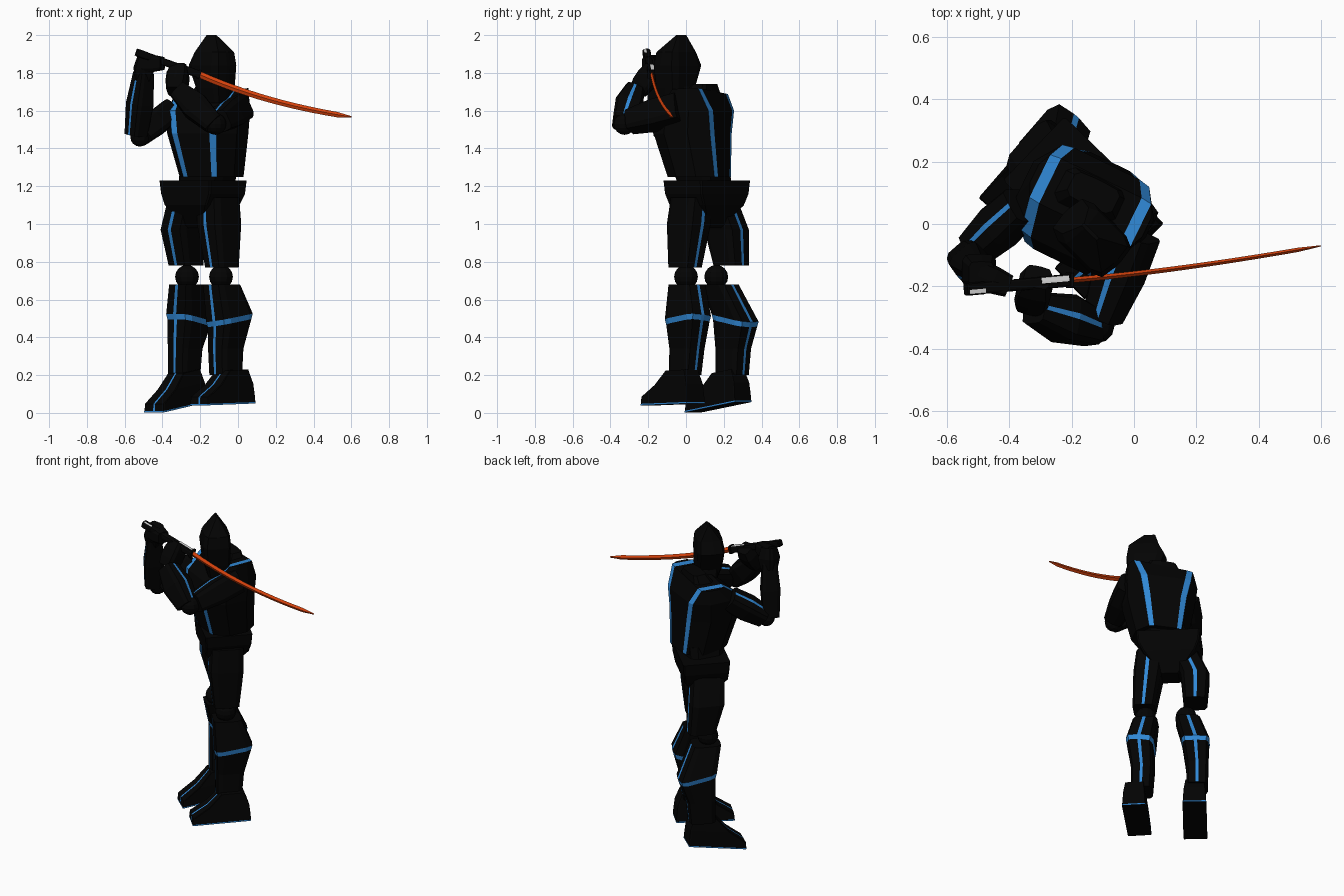
import bpy, bmesh, math
from mathutils import Matrix, Vector

cube = bpy.data.objects.get("Cube")
if cube:
    bpy.data.objects.remove(cube)


def material(name, rgb):
    m = bpy.data.materials.new(name)
    m.use_nodes = True
    m.diffuse_color = (*rgb, 1)
    m.node_tree.nodes["Principled BSDF"].inputs["Base Color"].default_value = (*rgb, 1)
    return m


black = material("black armor", (0.001, 0.001, 0.001))
blue = material("blue trim", (0.03, 0.25, 0.68))
orange = material("orange blade", (0.75, 0.06, 0.004))
white = material("white grip", (0.75, 0.75, 0.75))

# Half outlines (right quarter) mirrored into closed 12-point sections, front = -y
def section(quarter):
    right = quarter + [(x, -y) for x, y in reversed(quarter)]
    left = [(-x, y) for x, y in reversed(right)]
    return left[-1:] + right + left[:-1]


LIMB = section([(0.13, -1), (0.8, -0.93), (1, -0.6)])
BOX = section([(0.09, -1), (0.95, -1), (1, -0.95)])
DIAMOND = [(-1, 0), (0, -1), (1, 0), (0, 1)]
FRONT, BACK = 0, 6


def at(x, y, z, angle, slope=(0, 0)):
    shear = Matrix.Identity(4)
    shear[2][0], shear[2][1] = slope
    return Matrix.Translation((x, y, z)) @ shear @ Matrix.Rotation(math.radians(angle), 4, 'Z')


def loft(name, rings, sects, paint=None, mats=(black, blue)):
    """rings: (matrix, half width, half depth), one section each; paint(ring, edge) picks the material."""
    bm = bmesh.new()
    vs = [[bm.verts.new(m @ Vector((x * w, y * d, 0))) for x, y in sect]
          for (m, w, d), sect in zip(rings, sects)]
    n = len(vs[0])
    paint = paint or (lambda i, k: 0)
    for i in range(len(vs) - 1):
        for k in range(n):
            j = (k + 1) % n
            f = bm.faces.new((vs[i][k], vs[i][j], vs[i + 1][j], vs[i + 1][k]))
            f.material_index = paint(i, k)
    # Caps are split into front-to-back strips so stripes can run across them
    for tag, ring in ((-1, vs[0]), (len(vs), vs[-1])):
        if n == 12:
            for k in (0, 1, 2, 11, 10):
                quad = [ring[q % n] for q in (k, k + 1, 6 - k, 7 - k)]
                bm.faces.new(quad).material_index = paint(tag, k)
        else:
            bm.faces.new(ring).material_index = paint(tag, 0)
    bmesh.ops.recalc_face_normals(bm, faces=bm.faces)
    me = bpy.data.meshes.new(name)
    bm.to_mesh(me)
    bm.free()
    for m in mats:
        me.materials.append(m)
    bpy.context.collection.objects.link(bpy.data.objects.new(name, me))


def body(name, rows, angle, sect=LIMB, **kw):
    """rows: x, y, z, half width, half depth."""
    rings = [(at(x, y, z, angle), w, d) for x, y, z, w, d in rows]
    loft(name, rings, [sect] * len(rings), **kw)


def limb(name, a, b, radii, facing, edges=(FRONT,), **kw):
    """Tapered piece from a to b, its stripe turned to face a direction."""
    a, b = Vector(a), Vector(b)
    z = (b - a).normalized()
    y = -Vector(facing)
    y = (y - z * y.dot(z)).normalized()
    rot = Matrix((y.cross(z), y, z)).transposed().to_4x4()
    last = len(radii) - 1
    rings = [(Matrix.Translation(a.lerp(b, i / last)) @ rot, r, r) for i, r in enumerate(radii)]
    loft(name, rings, [LIMB] * len(rings),
         paint=lambda i, k: int(0 <= i < last and k in edges), **kw)


def ball(name, loc, r):
    bm = bmesh.new()
    bmesh.ops.create_uvsphere(bm, u_segments=12, v_segments=8, radius=r,
                              matrix=Matrix.Translation(loc))
    me = bpy.data.meshes.new(name)
    bm.to_mesh(me)
    bm.free()
    me.materials.append(black)
    bpy.context.collection.objects.link(bpy.data.objects.new(name, me))


# Legs: thigh, knee, banded shin and boot
def leg(side, angle, thigh, knee, shin, band_slope, foot, foot_slope):
    body(side + "_thigh", thigh, angle,
         paint=lambda i, k: int(0 <= i < 2 and k in (FRONT, BACK)))
    ball(side + "_knee", knee, 0.063)
    sizes = [(0.062, 0.078), (0.066, 0.085), (0.078, 0.108), (0.083, 0.115), (0.073, 0.086)]
    rings = [(at(*p, angle, band_slope if i in (2, 3) else (0, 0)), *sizes[i])
             for i, p in enumerate(shin)]
    loft(side + "_shin", rings, [LIMB] * len(rings),
         paint=lambda i, k: int(i == 2 or (0 <= i < 4 and k in (FRONT, BACK))))
    base = at(*foot, angle, foot_slope)

    def level(h, back, w, d):
        return base @ Matrix.Translation((0, back, h)), w, d
    loft(side + "_sole", [level(0, 0, 0.071, 0.176), level(0.008, 0, 0.071, 0.176)],
         [BOX] * 2, paint=lambda i, k: int(i == 0))
    loft(side + "_boot", [level(0.008, 0, 0.07, 0.175), level(0.045, 0, 0.068, 0.172),
                          level(0.105, 0.045, 0.064, 0.12), level(0.18, 0.068, 0.055, 0.068)],
         [BOX] * 4, paint=lambda i, k: int(0 <= i < 3 and k == FRONT))


leg("left", -46,
    [(-0.105, 0.03, 1.14, 0.08, 0.1), (-0.1, 0.015, 1.0, 0.084, 0.105), (-0.085, -0.005, 0.77, 0.066, 0.078)],
    (-0.09, 0, 0.72),
    [(-0.065, -0.005, 0.2), (-0.065, 0.005, 0.34), (-0.045, 0.01, 0.475),
     (-0.045, 0.01, 0.503), (-0.087, 0.005, 0.68)],
    (0.18, 0.03), (-0.08, -0.07, 0.045), (0.02, 0.02))
leg("right", -41,
    [(-0.26, 0.155, 1.14, 0.08, 0.1), (-0.295, 0.215, 0.97, 0.084, 0.105), (-0.275, 0.24, 0.78, 0.07, 0.082)],
    (-0.27, 0.16, 0.72),
    [(-0.285, 0.245, 0.2), (-0.28, 0.25, 0.34), (-0.26, 0.26, 0.475),
     (-0.26, 0.26, 0.503), (-0.268, 0.18, 0.68)],
    (-0.12, -0.14), (-0.33, 0.17, 0.03), (0.1, 0.12))

# Hips and waist
body("hip_guard", [(-0.19, 0.11, 0.98, 0.05, 0.06), (-0.19, 0.11, 1.1, 0.155, 0.13),
                   (-0.185, 0.11, 1.16, 0.183, 0.137), (-0.185, 0.11, 1.23, 0.19, 0.142)], -44, sect=BOX)
body("waist", [(-0.17, 0.1, 1.2, 0.13, 0.11), (-0.15, 0.08, 1.3, 0.14, 0.12)], -30)

# Torso with a stripe over each shoulder, front to back
torso, outlines = [], []
for x, y, z, w, d, stripe in [(-0.14, 0.07, 1.25, 0.16, 0.145, 0.44),
                              (-0.16, 0.035, 1.48, 0.205, 0.175, 0.46),
                              (-0.157, 0.05, 1.6, 0.215, 0.16, 0.54),
                              (-0.14, 0.075, 1.7, 0.2, 0.08, 0.72)]:
    torso.append((at(x, y, z, -26, (0.1, 0) if z > 1.65 else (0, 0)), w, d))
    outlines.append(section([(stripe, -1), (stripe + 0.18, -0.95), (1, -0.4)]))
loft("torso", torso, outlines, paint=lambda i, k: int(i >= 0 and k in (1, 5, 7, 11)))
body("upper_back", [(-0.14, 0.08, 1.66, 0.13, 0.08), (-0.13, 0.1, 1.74, 0.08, 0.045)], -26)

# Neck and pointed hood, turned toward the blade tip
body("neck", [(-0.13, 0, 1.62, 0.07, 0.07), (-0.13, -0.04, 1.78, 0.06, 0.06)], 45)
body("hood", [(-0.11, -0.06, 1.64, 0.058, 0.065), (-0.12, -0.055, 1.72, 0.076, 0.09),
              (-0.135, -0.045, 1.84, 0.083, 0.12), (-0.125, -0.052, 1.91, 0.074, 0.095),
              (-0.14, -0.025, 2.0, 0.006, 0.035)], 45)

# Right arm, bent up beside the head
limb("right_upper_arm", (-0.36, 0.06, 1.6), (-0.51, -0.08, 1.47), (0.062, 0.068, 0.055), (-0.3, 0.3, 1))
ball("right_elbow", (-0.52, -0.09, 1.46), 0.05)
limb("right_forearm", (-0.54, -0.11, 1.47), (-0.5, -0.15, 1.8), (0.05, 0.06, 0.045), (-0.75, -0.65, 0))
limb("right_wrist", (-0.505, -0.14, 1.76), (-0.49, -0.16, 1.89), (0.043, 0.055, 0.04), (0, -1, 0), ())
limb("right_fist", (-0.5, -0.16, 1.85), (-0.4, -0.2, 1.85), (0.045, 0.045, 0.036), (0, 0, 1), ())

# Left arm, reaching across the chest
limb("left_upper_arm", (0.0, -0.03, 1.61), (-0.1, -0.3, 1.54), (0.076, 0.076, 0.058), (-0.4, 0, 1))
ball("left_elbow", (-0.12, -0.325, 1.53), 0.058)
limb("left_forearm", (-0.13, -0.335, 1.53), (-0.32, -0.27, 1.71), (0.056, 0.075, 0.05), (0.3, 0.2, 1))
limb("left_hand", (-0.33, -0.255, 1.7), (-0.31, -0.17, 1.83), (0.046, 0.056, 0.056, 0.042), (0, 0, 1), ())

# Sword grip with pale wrapped panels, pommel and guard
butt, throat = Vector((-0.54, -0.21, 1.91)), Vector((-0.2, -0.18, 1.79))
limb("grip", butt, throat, (0.019,) * 3, (0, -1, 0), ())
for part, s, e, edges in (("pommel_wrap", 0.02, 0.17, (1,)), ("throat_wrap", 0.7, 0.96, (0, 11))):
    limb(part, butt.lerp(throat, s), butt.lerp(throat, e), (0.0205,) * 2, (0, 0, 1), edges,
         mats=(black, white))
limb("guard", throat - Vector((0.012, 0, -0.004)), throat, (0.026, 0.026), (0, 0, 1), ())

# Curved blade
mid, tip = Vector((0.15, -0.15, 1.635)), Vector((0.6, -0.07, 1.567))
upright = Matrix.Rotation(math.radians(90), 4, 'Y')
blade = []
for i in range(13):
    t = i / 12
    p = throat * (1 - t) ** 2 + mid * 2 * t * (1 - t) + tip * t * t
    size = 0.004 if i == 12 else 0.019 - 0.005 * t
    blade.append((Matrix.Translation(p) @ upright, size, size * 0.48))
loft("blade", blade, [DIAMOND] * len(blade), mats=(orange,))
